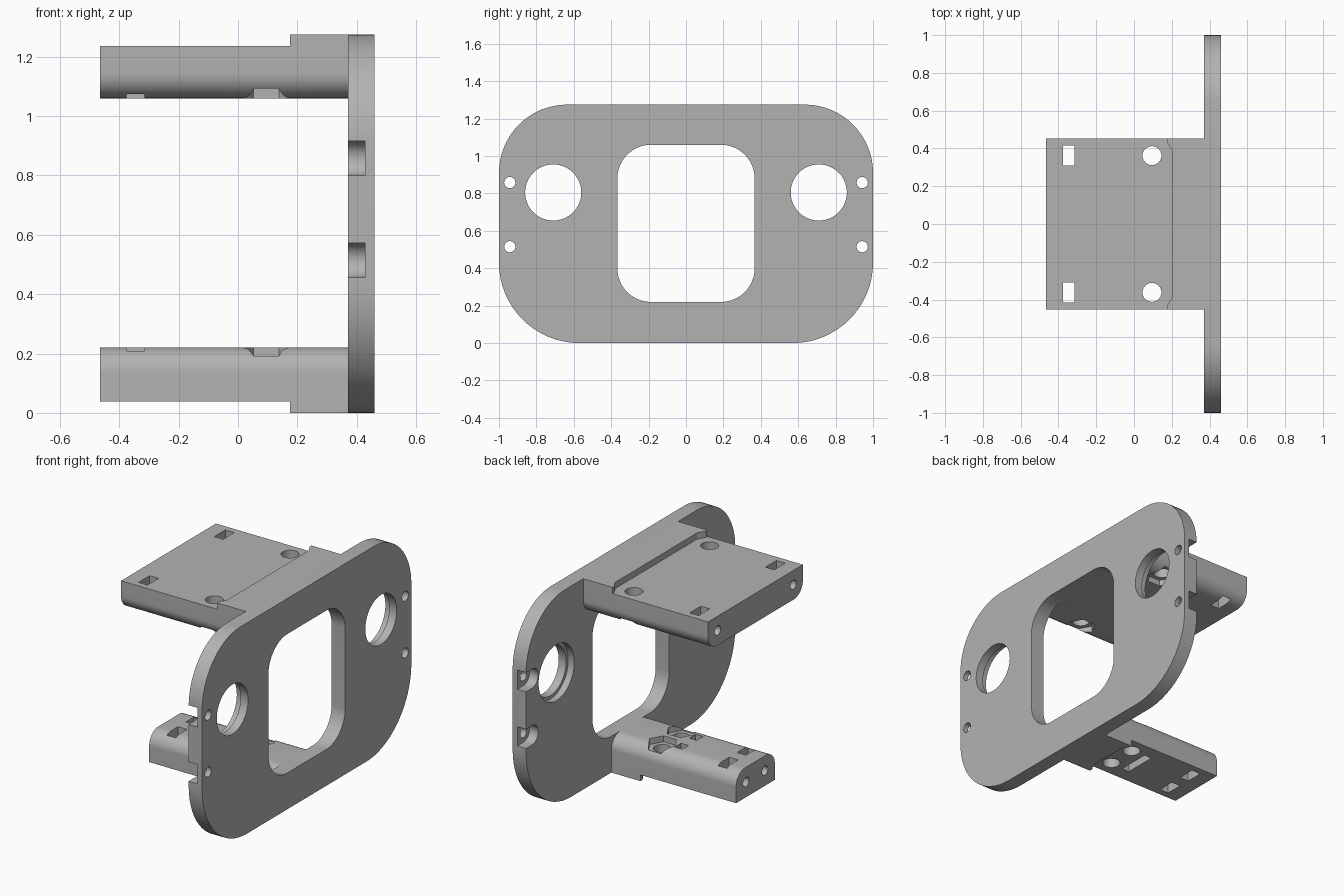
import bpy, bmesh, math

if "Cube" in bpy.data.objects:
    bpy.data.objects.remove(bpy.data.objects["Cube"])

grey = bpy.data.materials.new("plain grey")
grey.use_nodes = True
COLOUR = (0.45, 0.45, 0.45, 1)
grey.diffuse_color = COLOUR
grey.node_tree.nodes["Principled BSDF"].inputs["Base Color"].default_value = COLOUR


def circle(cu, cv, r, n=40, a0=0.0, a1=360.0):
    """Points on a circle, or on an arc when the angles do not close it."""
    full = a1 - a0 >= 360
    steps = n if full else n + 1
    angles = [math.radians(a0 + (a1 - a0) * i / n) for i in range(steps)]
    return [(cu + r * math.cos(a), cv + r * math.sin(a)) for a in angles]


def rounded(half, v0, v1, r_low, r_high):
    """Rectangle centred on u = 0 with separate lower and upper corner radii."""
    pts = []
    for su, v, r, a in ((1, v0, r_low, -90), (1, v1, r_high, 0),
                        (-1, v1, r_high, 90), (-1, v0, r_low, 180)):
        sv = 1 if v == v0 else -1
        if r:
            pts += circle(su * (half - r), v + sv * r, r, 16, a, a + 90)
        else:
            pts.append((su * half, v))
    return pts


def box(u0, u1, v0, v1):
    return [(u0, v0), (u1, v0), (u1, v1), (u0, v1)]


def prism(name, pts, axis, t0, t1):
    """Extrude a profile along x (profile in yz) or z (profile in xy)."""
    def place(u, v, t):
        return (t, u, v) if axis == "x" else (u, v, t)
    bm = bmesh.new()
    face = bm.faces.new([bm.verts.new(place(u, v, t0)) for u, v in pts])
    top = bmesh.ops.extrude_face_region(bm, geom=[face])["geom"]
    shift = place(0, 0, t1 - t0)
    bmesh.ops.translate(bm, vec=shift,
                        verts=[g for g in top if isinstance(g, bmesh.types.BMVert)])
    bmesh.ops.recalc_face_normals(bm, faces=bm.faces)
    mesh = bpy.data.meshes.new(name)
    bm.to_mesh(mesh)
    bm.free()
    mesh.materials.append(grey)
    ob = bpy.data.objects.new(name, mesh)
    bpy.context.collection.objects.link(ob)
    return ob


def carve(ob, cutters):
    """Subtract every cutter, bake the result and drop the cutters."""
    for c in cutters:
        c.hide_render = True
        mod = ob.modifiers.new("cut", "BOOLEAN")
        mod.operation, mod.solver, mod.object = "DIFFERENCE", "EXACT", c
    graph = bpy.context.evaluated_depsgraph_get()
    baked = bpy.data.meshes.new_from_object(ob.evaluated_get(graph))
    ob.modifiers.clear()
    ob.data = baked
    for c in cutters:
        bpy.data.objects.remove(c)


X_IN, X_OUT, X_END = 0.37, 0.46, -0.465

# Upright plate with window, round openings and screw holes
plate = prism("face_plate", rounded(1.0, 0, 1.275, 0.43, 0.365), "x", X_IN, X_OUT)
cuts = [prism("window", rounded(0.367, 0.22, 1.06, 0.18, 0.18), "x", 0.3, 0.5)]
for s in (-1, 1):
    cuts.append(prism("opening", circle(s * 0.71, 0.805, 0.15, 64), "x", 0.3, 0.5))
    cuts.append(prism("opening_rebate", circle(s * 0.71, 0.805, 0.17, 64), "x", 0.3, 0.41))
    for z in (0.515, 0.858):
        cuts.append(prism("screw_hole", circle(s * 0.942, z, 0.03, 24), "x", 0.3, 0.5))
        # Round-ended pocket open to the plate edge
        arc = circle(-0.942, z, 0.058, 20, -90, 90)
        pocket = [(-1.1, z - 0.058)] + arc + [(-1.1, z + 0.058)]
        cuts.append(prism("nut_pocket", [(-s * u, v) for u, v in pocket], "x", 0.3, 0.428))
carve(plate, cuts)


def arm(name, half, z_in, z_out, hole_y, extra=()):
    """Arm whose inner side edges are rounded and whose outer face is stepped."""
    up = 1 if z_out > z_in else -1
    lo, hi = sorted((z_in, z_out))
    radii = (0.085, 0) if up > 0 else (0, 0.085)
    ob = prism(name, rounded(half, lo, hi, *radii), "x", X_END, X_IN)
    cuts = list(extra)
    # Step with short tabs at both sides
    side = [(-0.7, 0.7), (0.175, 0.7), (0.175, half - 0.02), (0.2, half - 0.06)]
    step = side + [(x, -y) for x, y in reversed(side)]
    cuts.append(prism("step", step, "z", z_out - up * 0.038, z_out + up * 0.1))
    for y in (-hole_y, hole_y):
        cuts.append(prism("bolt_hole", circle(0.095, y, 0.05), "z", lo - 0.1, hi + 0.1))
        cuts.append(prism("hex_recess", circle(0.095, y, 0.085, 6), "z",
                          z_in - up * 0.1, z_in + up * 0.036))
        cuts.append(prism("nut_slot", box(-0.375, -0.315, y - 0.053, y + 0.053), "z",
                          lo - 0.1, hi + 0.1))
        cuts.append(prism("end_hole", circle(y, z_in + up * 0.09, 0.028, 24), "x", -0.6, -0.25))
    carve(ob, cuts)
    return ob


# Wide shelf above, narrow arm below with a tie slot
shelf = arm("upper_shelf", 0.453, 1.06, 1.275, 0.362)
tie = [prism("tie_groove", box(-0.045, 0.005, -0.1, 0.1), "z", -0.1, 0.1)]
for s in (-1, 1):
    tie.append(prism("tie_slot", box(-0.045, 0.005, s * 0.07 - 0.03, s * 0.07 + 0.03),
                     "z", 0.05, 0.4))
lower = arm("lower_arm", 0.185, 0.22, 0.0, 0.09, tie)

# Smooth the curves, keep the edges
bpy.ops.object.select_all(action="DESELECT")
for ob in (plate, shelf, lower):
    ob.select_set(True)
bpy.context.view_layer.objects.active = plate
bpy.ops.object.shade_smooth_by_angle(angle=math.radians(30))
